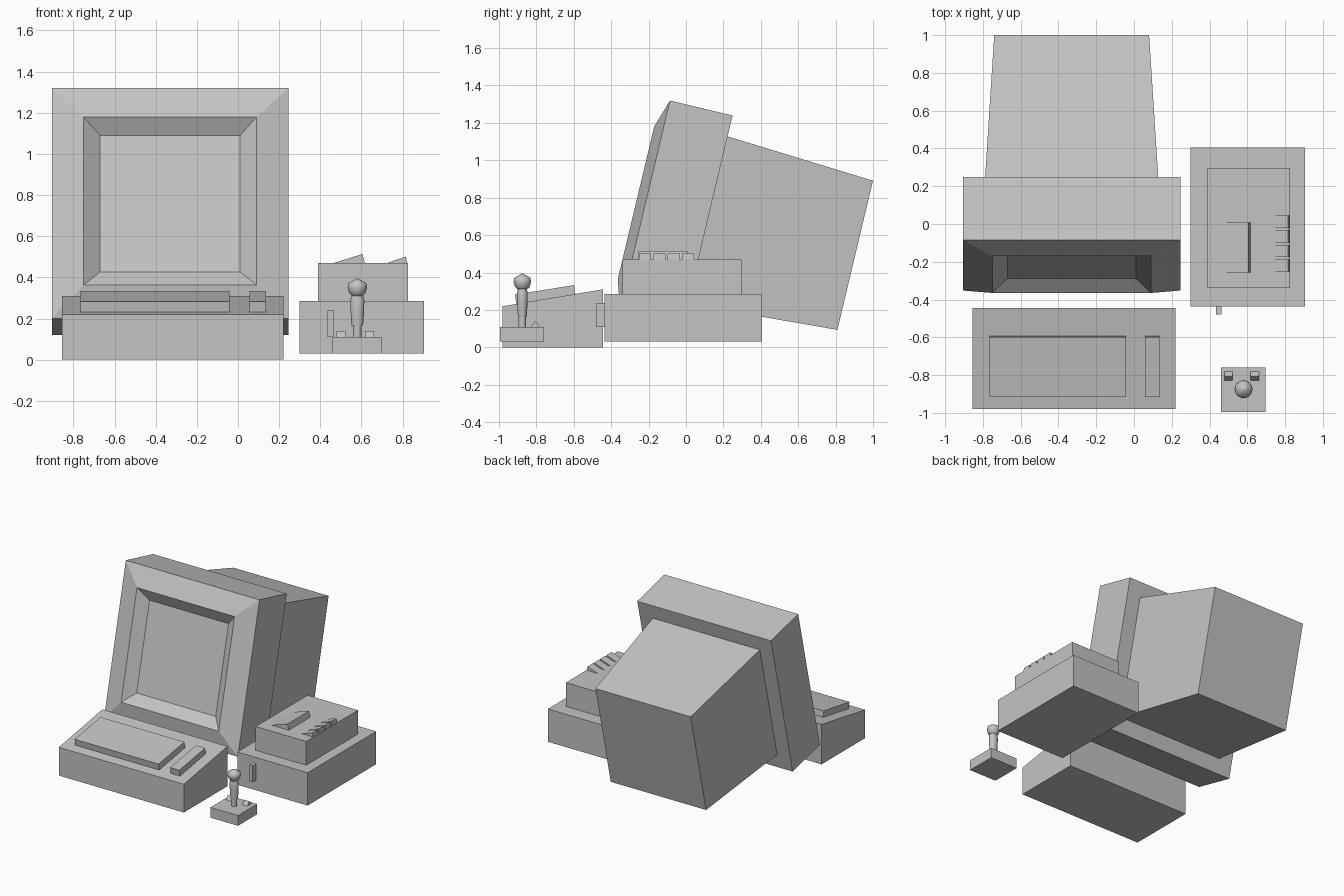
import bpy, bmesh
from math import radians, cos, sin, tau
from mathutils import Matrix

cube = bpy.data.objects.get("Cube")
if cube:
    bpy.data.objects.remove(cube, do_unlink=True)

grey = bpy.data.materials.new("plain grey")
grey.use_nodes = True
colour = (0.55, 0.55, 0.55, 1)
grey.diffuse_color = colour
grey.node_tree.nodes["Principled BSDF"].inputs["Base Color"].default_value = colour


def loft(name, rings, matrix=Matrix(), smooth=False):
    """Closed solid through rings that all have the same number of points."""
    bm = bmesh.new()
    loops = [[bm.verts.new(p) for p in ring] for ring in rings]
    n = len(loops[0])
    for a, b in zip(loops, loops[1:]):
        for i in range(n):
            j = (i + 1) % n
            bm.faces.new((a[i], a[j], b[j], b[i]))
    bm.faces.new(loops[0][::-1])
    bm.faces.new(loops[-1])
    bmesh.ops.recalc_face_normals(bm, faces=bm.faces)
    mesh = bpy.data.meshes.new(name)
    bm.to_mesh(mesh)
    bm.free()
    mesh.materials.append(grey)
    ob = bpy.data.objects.new(name, mesh)
    ob.matrix_world = matrix
    bpy.context.collection.objects.link(ob)
    if smooth:
        bpy.ops.object.select_all(action='DESELECT')
        ob.select_set(True)
        bpy.context.view_layer.objects.active = ob
        bpy.ops.object.shade_smooth_by_angle(angle=radians(65))
    return ob


def prism_x(name, profile, x0, x1):
    """Side profile of (y, z) points, extruded along x."""
    return loft(name, [[(x, y, z) for y, z in profile] for x in (x0, x1)])


def prism_y(name, profile, y0, y1):
    """Front profile of (x, z) points, extruded along y."""
    return loft(name, [[(x, y, z) for x, z in profile] for y in (y0, y1)])


def box(name, x0, x1, y0, y1, z0, z1):
    return prism_x(name, [(y0, z0), (y1, z0), (y1, z1), (y0, z1)], x0, x1)


def square(half, depth):
    return [(-half, depth, -half), (half, depth, -half),
            (half, depth, half), (-half, depth, half)]


def lathe(name, profile, x, y, sides=24, squash=1.0, smooth=True):
    rings = [[(x + r * cos(tau * i / sides), y + squash * r * sin(tau * i / sides), z)
              for i in range(sides)] for r, z in profile]
    return loft(name, rings, smooth=smooth)


# Monitor: sunken screen, raised bezel and tapered rear, leaning back
lean = Matrix.Translation((-0.33, -0.219, 0.76)) @ Matrix.Rotation(radians(-13.4), 4, 'X')
loft("monitor_bezel", [square(0.34, 0.01), square(0.42, -0.05),
                       square(0.575, 0), square(0.575, 0.344)], lean)
loft("monitor_rear", [square(0.46, 0.344), square(0.41, 1.155)], lean)

# Keyboard: sloped case with two raised key blocks
prism_x("keyboard_case", [(-0.98, 0), (-0.445, 0), (-0.445, 0.31), (-0.98, 0.22)],
        -0.855, 0.22)
key_block = [(-0.905, 0.22), (-0.59, 0.27), (-0.598, 0.333), (-0.915, 0.282)]
prism_x("main_keys", key_block, -0.765, -0.042)
prism_x("side_keys", key_block, 0.057, 0.136)

# Computer: wide lower case, smaller upper case, front switch
box("computer_lower_case", 0.30, 0.905, -0.437, 0.405, 0.03, 0.285)
box("computer_upper_case", 0.39, 0.825, -0.34, 0.297, 0.285, 0.47)
box("front_switch", 0.434, 0.463, -0.48, -0.43, 0.11, 0.238)

# Tilted flap and a row of four small keys on the upper case
prism_y("large_flap", [(0.45, 0.465), (0.618, 0.465), (0.605, 0.514)], -0.257, 0.008)
for i in range(4):
    y = -0.252 + i * 0.077
    prism_y(f"small_flap_{i + 1}", [(0.71, 0.465), (0.823, 0.465), (0.816, 0.501)],
            y, y + 0.065)

# Joystick: base, stem, grip, ball and two ridged buttons
box("joystick_base", 0.46, 0.697, -0.995, -0.76, 0.03, 0.11)
sx, sy = 0.58, -0.875
lathe("joystick_stem", [(0.02, 0.1), (0.02, 0.17)], sx, sy)
lathe("joystick_grip", [(0.028, 0.165), (0.033, 0.24), (0.034, 0.29), (0.024, 0.325)],
      sx, sy, squash=0.85)
lathe("joystick_ball", [(0.018, 0.303), (0.039, 0.323), (0.047, 0.35),
                        (0.043, 0.372), (0.004, 0.394)], sx, sy)
for side, x in (("right", 0.478), ("left", 0.618)):
    prism_x(f"{side}_button", [(-0.833, 0.105), (-0.777, 0.105), (-0.807, 0.14)],
            x, x + 0.044)
